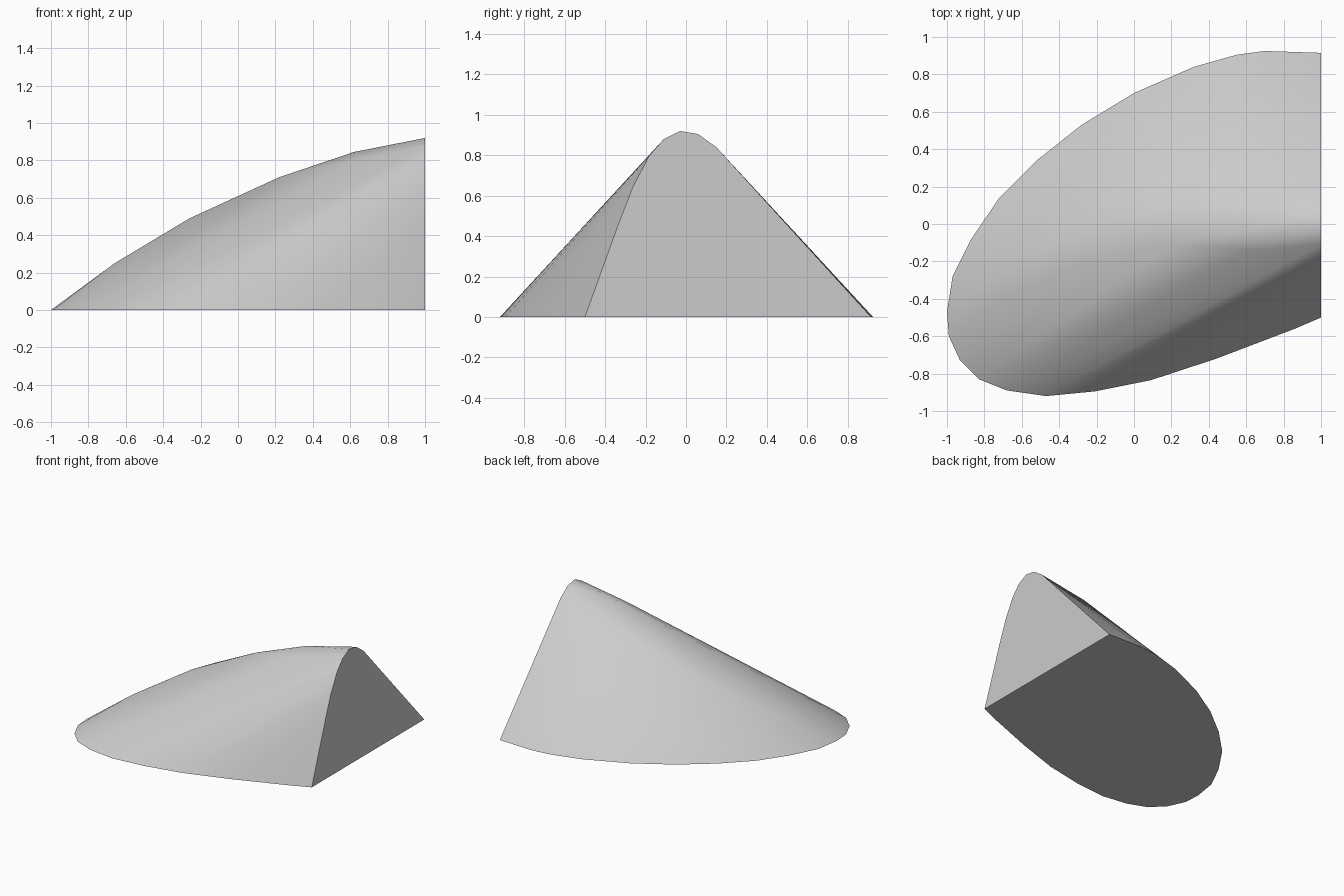
import bpy
import bmesh
import math

cube = bpy.data.objects.get("Cube")
if cube:
    bpy.data.objects.remove(cube, do_unlink=True)

# Single plain grey surface
grey = bpy.data.materials.new("plain_grey")
grey.use_nodes = True
colour = (0.6, 0.6, 0.6, 1)
grey.diffuse_color = colour
grey.node_tree.nodes["Principled BSDF"].inputs["Base Color"].default_value = colour

# Egg-shaped ground outline (x, y), open along the cut end
outline = [(1, .915), (.7, .925), (.55, .905), (.32, .84), (0, .7),
           (-.28, .53), (-.52, .34), (-.72, .14), (-.87, -.08),
           (-.97, -.28), (-1, -.47), (-.99, -.6), (-.93, -.73),
           (-.83, -.83), (-.68, -.89), (-.47, -.92), (-.21, -.895),
           (.09, -.835), (.44, -.72), (.86, -.56), (1, -.5)]

# Arched profile (y, z) of the flat cut end
arch = [(-.33, .47), (-.26, .65), (-.18, .8), (-.11, .88),
        (-.03, .92), (.06, .905), (.15, .84), (.2, .78)]

# Crest line and rounded shoulders running down to the nose
crest = [(-.66, -.38, .25), (-.26, -.2, .49), (.22, -.1, .71),
         (.62, -.03, .845), (.62, -.14, .8)]
shoulders = [(-.66, -.2, .23), (-.26, .07, .435), (.1, .15, .59),
             (.62, .17, .76)]

points = [(x, y, 0) for x, y in outline]
points += [(1, y, z) for y, z in arch]
points += crest + shoulders

# Wrap all the guide points in one convex skin
bm = bmesh.new()
for p in points:
    bm.verts.new(p)
bmesh.ops.convex_hull(bm, input=bm.verts[:])
loose = [v for v in bm.verts if not v.link_faces]
bmesh.ops.delete(bm, geom=loose, context='VERTS')

# Merge the flat underside and cut end into single faces
bmesh.ops.dissolve_limit(bm, angle_limit=math.radians(0.5),
                         verts=bm.verts[:], edges=bm.edges[:])
bmesh.ops.recalc_face_normals(bm, faces=bm.faces[:])

mesh = bpy.data.meshes.new("sliced_dome")
bm.to_mesh(mesh)
bm.free()
mesh.materials.append(grey)
dome = bpy.data.objects.new("sliced_dome", mesh)
bpy.context.collection.objects.link(dome)

# Smooth skin with crisp borders
bpy.ops.object.select_all(action='DESELECT')
dome.select_set(True)
bpy.context.view_layer.objects.active = dome
bpy.ops.object.shade_smooth_by_angle(angle=math.radians(45))
